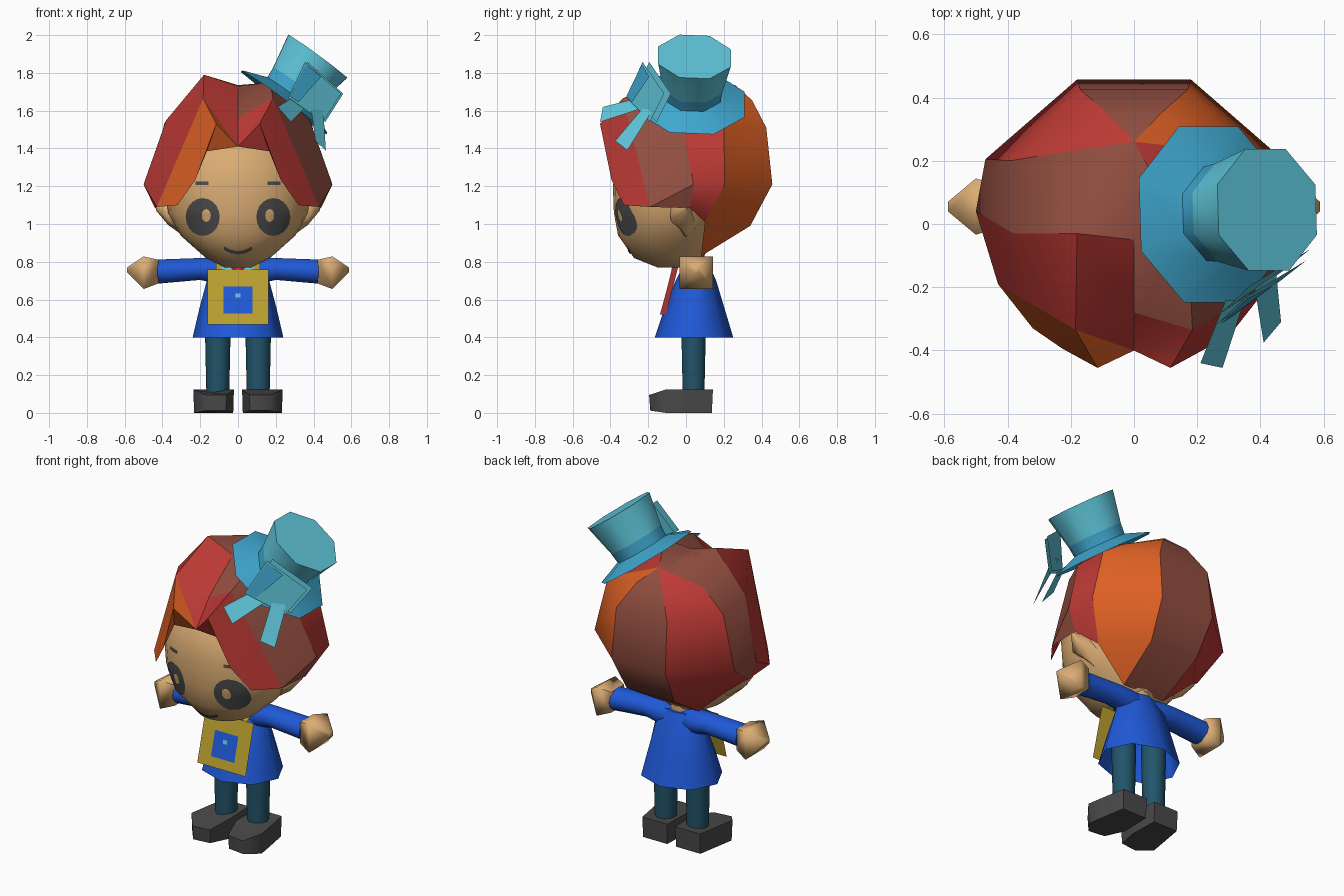
import bpy, bmesh, math
from mathutils import Vector
from mathutils.bvhtree import BVHTree

if "Cube" in bpy.data.objects:
    bpy.data.objects.remove(bpy.data.objects["Cube"])


def srgb(r, g, b):
    f = lambda c: c / 12.92 if c <= 0.04045 else ((c + 0.055) / 1.055) ** 2.4
    return tuple(f(c / 255) for c in (r, g, b)) + (1,)


COLOURS = {
    "skin": (218, 172, 115), "hair_red": (190, 58, 53), "hair_brown": (148, 79, 65),
    "hair_orange": (222, 96, 36), "hat_cyan": (96, 200, 220), "hat_blue": (64, 168, 208),
    "coat_blue": (31, 89, 216), "trouser_teal": (34, 84, 106), "dark_grey": (74, 74, 74),
    "gold": (187, 160, 47)}
MATS = {}
for key, rgb in COLOURS.items():
    MATS[key] = bpy.data.materials.new(key)
    MATS[key].diffuse_color = srgb(*rgb)


def finish(name, bm, mats, angle=35, fix=True):
    """Turn a bmesh into a named object, smooth below the given angle."""
    if fix:
        bmesh.ops.recalc_face_normals(bm, faces=bm.faces)
    me = bpy.data.meshes.new(name)
    bm.to_mesh(me)
    ob = bpy.data.objects.new(name, me)
    bpy.context.collection.objects.link(ob)
    for m in mats:
        me.materials.append(MATS[m])
    if angle:
        for o in bpy.context.selected_objects:
            o.select_set(False)
        ob.select_set(True)
        bpy.context.view_layer.objects.active = ob
        bpy.ops.object.shade_smooth_by_angle(angle=math.radians(angle))
    return ob


def ring(c, u, v, n, turn=0.0):
    """n points around c; u and v are the half axes."""
    c, u, v = Vector(c), Vector(u), Vector(v)
    return [c + u * math.cos(a) + v * math.sin(a)
            for a in (math.tau * (i + turn) / n for i in range(n))]


def loft(rings, caps=(True, True), strip_mats=None):
    bm = bmesh.new()
    rows = [[bm.verts.new(p) for p in r] for r in rings]
    n = len(rows[0])
    for k in range(len(rows) - 1):
        for i in range(n):
            j = (i + 1) % n
            f = bm.faces.new((rows[k][i], rows[k][j], rows[k + 1][j], rows[k + 1][i]))
            if strip_mats:
                f.material_index = strip_mats[k]
    if caps[0]:
        bm.faces.new(rows[0][::-1])
    if caps[1]:
        bm.faces.new(rows[-1])
    return bm


def body_rings(table, n):
    """Horizontal rings from (z, half width, front y, back y)."""
    return [ring((0, (f + b) / 2, z), (w, 0, 0), (0, (b - f) / 2, 0), n) for z, w, f, b in table]


def plate(name, corners, mat):
    bm = bmesh.new()
    bm.faces.new([bm.verts.new(p) for p in corners])
    return finish(name, bm, [mat], 0, fix=False)


# Head
head = loft(body_rings([
    (0.77, .07, -.15, .04), (0.82, .17, -.275, .09), (0.94, .305, -.36, .16),
    (1.06, .37, -.382, .22), (1.20, .385, -.387, .24), (1.40, .33, -.355, .22),
    (1.50, .22, -.23, .15)], 24))
bmesh.ops.recalc_face_normals(head, faces=head.faces)
tree = BVHTree.FromBMesh(head)
finish("head", head, ["skin"], 50)


def face_y(x, z, lift):
    hit = tree.ray_cast(Vector((x, -2, z)), Vector((0, 1, 0)))[0]
    return (hit.y if hit else -0.3) - lift


def face_disc(name, cx, cz, rx, rz, mat, lift):
    """Ellipse wrapped onto the front of the face."""
    bm = bmesh.new()
    n, rows = 20, []
    pt = lambda x, z: bm.verts.new((x, face_y(x, z, lift), z))
    mid = pt(cx, cz)
    for t in (.35, .7, 1):
        rows.append([pt(cx + rx * t * math.cos(math.tau * i / n),
                        cz + rz * t * math.sin(math.tau * i / n)) for i in range(n)])
    for i in range(n):
        j = (i + 1) % n
        bm.faces.new((mid, rows[0][i], rows[0][j]))
        for a, b in zip(rows, rows[1:]):
            bm.faces.new((a[i], b[i], b[j], a[j]))
    finish(name, bm, [mat], 50, fix=False)


def face_strip(name, x0, x1, zf, h, mat):
    """Thin painted stroke along zf(x) on the face."""
    bm = bmesh.new()
    n = 8
    cols = []
    for i in range(n + 1):
        x = x0 + (x1 - x0) * i / n
        cols.append([bm.verts.new((x, face_y(x, z, .006), z)) for z in (zf(x) - h / 2, zf(x) + h / 2)])
    for a, b in zip(cols, cols[1:]):
        bm.faces.new((a[0], b[0], b[1], a[1]))
    finish(name, bm, [mat], 50, fix=False)


# Eyes, brows, mouth, ears
for s, side in ((-1, "left"), (1, "right")):
    face_disc("eye_" + side, s * .187, 1.037, .09, .1, "dark_grey", .005)
    face_disc("eye_glint_" + side, s * .168, 1.045, .024, .034, "skin", .009)
    face_strip("brow_" + side, s * .19 - .035, s * .19 + .035, lambda x: 1.215, .018, "dark_grey")
    finish("ear_" + side, loft([
        ring((s * .28, .0, 1.02), (0, .06, 0), (0, 0, .09), 6, .5),
        ring((s * .37, -.03, 1.055), (0, .06, 0), (0, 0, .06), 6, .5),
        ring((s * .435, -.01, 1.085), (0, .012, 0), (0, 0, .012), 6, .5)]), ["skin"], 65)
face_strip("mouth", -.075, .075, lambda x: .848 + 4.5 * x * x, .018, "dark_grey")

# Hair: one half, built on both sides with its own panel colours
HAIR = {
    "A": (.18, -.03, 1.79), "C": (0, .26, 1.735), "M": (0, -.05, 1.73), "F": (0, -.40, 1.41),
    "X": (0, -.28, 1.56),
    "R": (.185, -.335, 1.665), "P": (.115, -.455, 1.53), "H": (.165, -.375, 1.385),
    "B": (.225, -.395, 1.235), "D": (.32, -.33, 1.10), "L": (.43, -.19, 1.09),
    "E": (.44, .02, 1.085), "S": (.50, .04, 1.21), "K": (.38, -.03, 1.55),
    "a": (.085, .35, 1.655), "b": (.27, .22, 1.67), "c": (.17, .425, 1.51), "d": (.39, .20, 1.53),
    "e": (.18, .457, 1.21), "f": (.47, .205, 1.21), "g": (.16, .34, .99), "h": (.34, .10, 1.01),
    "N": (.14, .08, .83)}
RIGHT = {"A": (.17, -.04, 1.75), "b": (.27, .23, 1.61)}  # pressed down under the hat
# face corners, then colour on the left and the right (r red, b brown, o orange)
PANELS = ("ACM bb,AMXR rb,XFR rr,RFP or,PFH or,PHB or,RPBD or,RDL or,AKR rb,RKSL rb,SEL rb,"
          "ACb br,AbdK br,KdfS br,SfE br,fhE rr,Cab ro,acdb ro,cefd ro,eghf ro,gNh ro").split(",")
bm = bmesh.new()
halves = []
for s in (-1, 1):
    points = {**HAIR, **(RIGHT if s > 0 else {})}
    v = {k: bm.verts.new((s * x, y, z)) for k, (x, y, z) in points.items()}
    halves.append(v)
    for p in PANELS:
        keys, cols = p.split()
        f = bm.faces.new([v[k] for k in keys])
        f.material_index = "rbo".index(cols[(s + 1) // 2])
# centre strip down the back
lv, rv = halves
bm.faces.new((lv["C"], lv["a"], rv["a"])).material_index = 1
for i, j in ("ac", "ce", "eg", "gN"):
    bm.faces.new((lv[i], lv[j], rv[j], rv[i])).material_index = 1
bmesh.ops.remove_doubles(bm, verts=bm.verts, dist=.0005)
bmesh.ops.recalc_face_normals(bm, faces=bm.faces)
# crisp seams between locks of different colour
bmesh.ops.split_edges(bm, edges=[e for e in bm.edges if len({f.material_index for f in e.link_faces}) > 1])
finish("hair", bm, ["hair_red", "hair_brown", "hair_orange"], 45, fix=False)

# Hat: octagonal crown and brim along a tilted axis
axis = Vector((.59, .05, .806)).normalized()
u = Vector((axis.z, 0, -axis.x)).normalized()
w = axis.cross(u)
base = Vector((.244, .03, 1.644))


def hat_ring(h, r):
    return ring(base + axis * h, u * r, w * r, 8, .5)


finish("hat_crown", loft([hat_ring(.02, .158), hat_ring(.115, .168), hat_ring(.30, .208)],
                         (False, True), [1, 0]), ["hat_cyan", "hat_blue"], 50)
finish("hat_brim", loft([hat_ring(0, .302), hat_ring(.055, .155)],
                        (False, False)), ["hat_blue"], 50)

# Bow and ribbon tails
bow = [(.265, -.315, 1.67), (.45, -.19, 1.54), (.545, -.115, 1.69), (.355, -.23, 1.858)]
plate("bow", bow, "hat_cyan")
plate("bow_back", [(x + .012, y + .035, z) for x, y, z in bow], "hat_cyan")
plate("bow_fold", [(.275, -.316, 1.676), (.32, -.286, 1.645), (.44, -.195, 1.78), (.36, -.234, 1.845)], "hat_blue")
plate("ribbon_tail_inner", [(.21, -.44, 1.62), (.28, -.455, 1.54), (.35, -.24, 1.61), (.29, -.24, 1.67)], "hat_cyan")
plate("ribbon_tail_outer", [(.41, -.375, 1.44), (.465, -.31, 1.39), (.45, -.16, 1.63), (.38, -.19, 1.66)], "hat_cyan")

# Coat, open at the hem
finish("coat", loft(body_rings([
    (.40, .24, -.165, .25), (.55, .205, -.115, .205),
    (.70, .165, -.055, .16), (.80, .11, -.005, .115)], 8), (False, True)), ["coat_blue"], 60)
finish("neck", loft([ring((0, .04, z), (.07, 0, 0), (0, .06, 0), 10) for z in (.76, .88)]), ["skin"])

# Chest pad with inset square
pad = lambda x, z, lift=0: (x, -.08 - (.76 - z) * .27 - lift, z)


def pad_plate(name, x, z0, z1, mat, lift):
    plate(name, [pad(-x, z0, lift), pad(x, z0, lift), pad(x, z1, lift), pad(-x, z1, lift)], mat)


pad_plate("chest_pad", .162, .468, .76, "gold", 0)
pad_plate("pad_square", .078, .525, .67, "coat_blue", .004)
pad_plate("pad_dot", .014, .61, .632, "hat_cyan", .007)

# Red neckerchief hanging behind the pad
bm = bmesh.new()
rows = [[bm.verts.new(p) for p in ((-x, y + .03, z), (0, y, z), (x, y + .03, z))]
        for x, y, z in ((.05, -.07, .78), (.07, -.1, .66), (.05, -.138, .52))]
for a, b in zip(rows, rows[1:]):
    for i in (0, 1):
        bm.faces.new((a[i], b[i], b[i + 1], a[i + 1]))
finish("neckerchief", bm, ["hair_red"], 0, fix=False)

# Collar and pad straps
plate("neck_knot", [(-.03, -.075, .765), (.03, -.075, .765), (.035, -.06, .80), (-.035, -.06, .80)], "hair_red")
for s, side in ((-1, "left"), (1, "right")):
    plate("collar_" + side, [(s * .03, -.078, .76), (s * .085, -.07, .76), (s * .09, -.04, .805),
                             (s * .05, -.05, .805)][::s], "hat_cyan")
    plate("strap_" + side, [(s * .085, -.08, .758), (s * .115, -.08, .758), (s * .12, .0, .815),
                            (s * .09, .0, .815)][::s], "gold")

    # Sleeves and hands
    def arm(x, z, ry, rz, n, turn=0.0):
        return ring((s * x, .055, z), (0, ry, 0), (0, 0, rz), n, turn)
    finish("sleeve_" + side, loft([arm(.03, .75, .06, .065, 10), arm(.11, .752, .075, .072, 10),
                                   arm(.20, .762, .072, .061, 10), arm(.425, .748, .076, .067, 10)]),
           ["coat_blue"], 60)
    finish("hand_" + side, loft([arm(.42, .748, .088, .088, 4, .5), arm(.50, .742, .126, .122, 4, .5),
                                 arm(.588, .757, .022, .018, 4, .5)]), ["skin"], 75)

    # Legs
    finish("leg_" + side, loft([ring((s * .107, .04, z), (r, 0, 0), (0, r, 0), 10)
                                for z, r in ((.08, .06), (.30, .065), (.55, .07))]), ["trouser_teal"], 50)

    # Shoes: sole outline lofted upward
    sole = [(.025, .145), (.195, .145), (.22, 0), (.238, -.11), (.17, -.198), (.06, -.185), (.02, -.05)]
    layer = lambda z, k, toe: [Vector((s * (.128 + (x - .128) * k), -.02 + (y + .02) * k,
                                       z + (toe if y < -.15 else 0))) for x, y in sole]
    finish("shoe_" + side, loft([layer(0, .95, .012), layer(.123, .985, -.028)]), ["dark_grey"], 60)

for m in bpy.data.materials:
    if m.users and not m.is_grease_pencil:
        m.use_nodes = True
        m.node_tree.nodes["Principled BSDF"].inputs["Base Color"].default_value = m.diffuse_color
